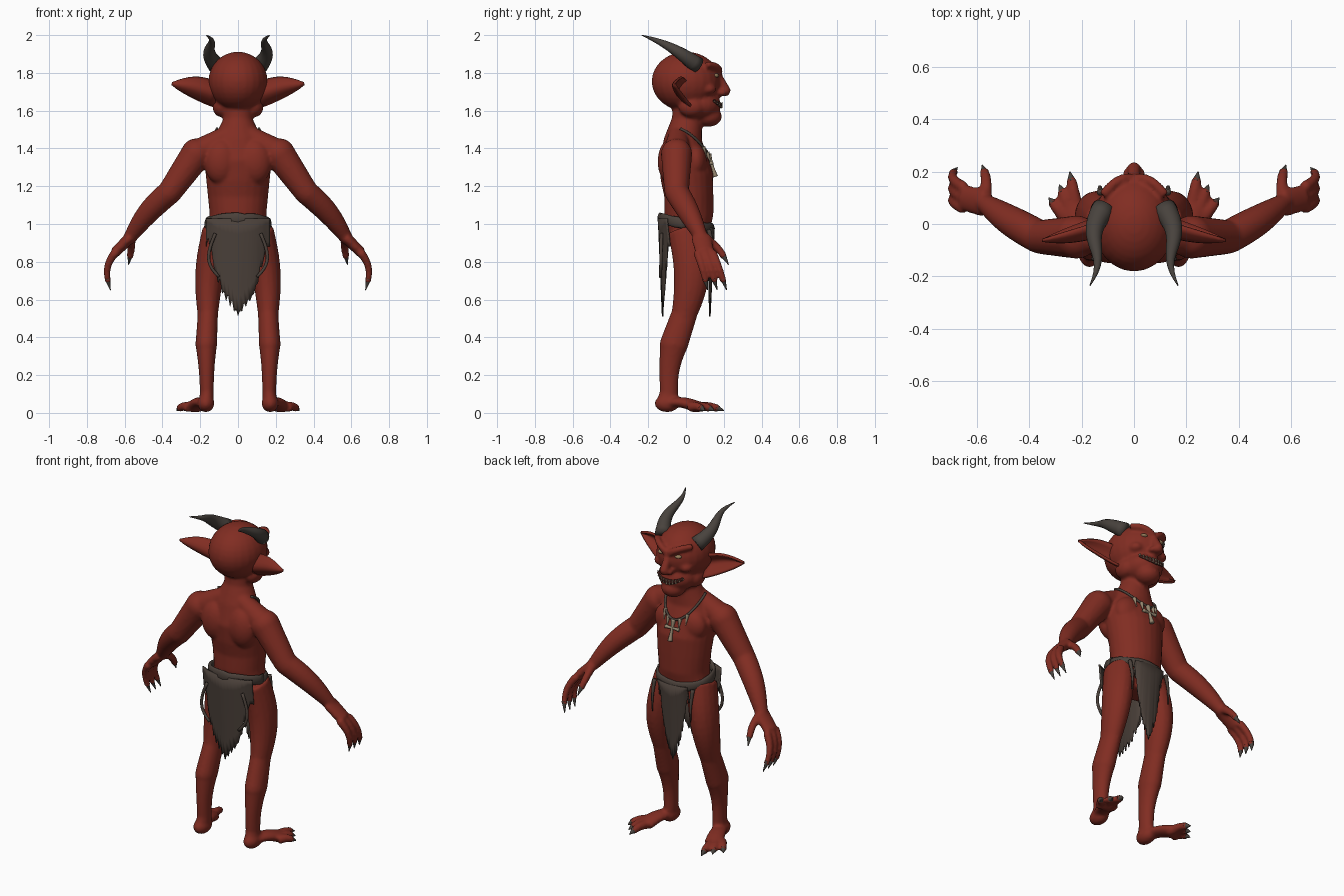
import bpy, bmesh, math, random
from mathutils import Vector, Matrix

random.seed(4)
default_cube = bpy.data.objects.get("Cube")
if default_cube:
    bpy.data.objects.remove(default_cube)


def material(name, *colour):
    mat = bpy.data.materials.new(name)
    mat.use_nodes = True
    mat.diffuse_color = (*colour, 1)
    mat.node_tree.nodes["Principled BSDF"].inputs["Base Color"].default_value = (*colour, 1)
    return mat


skin = material("red skin", .22, .026, .016)
cloth = material("ragged cloth", .07, .052, .042)
horn = material("dark horn", .065, .055, .047)
bone = material("old bone", .3, .24, .16)
dark_red = material("dark mouth", .05, .012, .009)
pale = material("pale eye", .3, .2, .1)
side_axis, front_axis, up_axis = Matrix.Identity(3)


def finish(bm, name, mat, thickness=0):
    """Turn a bmesh into a smooth-shaded object."""
    bmesh.ops.recalc_face_normals(bm, faces=bm.faces)
    mesh = bpy.data.meshes.new(name)
    bm.to_mesh(mesh)
    bm.free()
    mesh.materials.append(mat)
    mesh.polygons.foreach_set("use_smooth", [True] * len(mesh.polygons))
    obj = bpy.data.objects.new(name, mesh)
    bpy.context.collection.objects.link(obj)
    if thickness:
        solid = obj.modifiers.new("thickness", "SOLIDIFY")
        solid.thickness = thickness
        solid.offset = 0
    return obj


def bridge(bm, rows, closed=False):
    """Skin a grid of points; closed rows become a capped tube."""
    grid = [[bm.verts.new(point) for point in row] for row in rows]
    for low, high in zip(grid, grid[1:]):
        for k in range(0 if closed else 1, len(low)):
            bm.faces.new((low[k - 1], low[k], high[k], high[k - 1]))
    if closed:
        bm.faces.new(grid[0])
        bm.faces.new(grid[-1])


def loft(bm, centres, radii, ref, flip=1, sides=16):
    """Elliptical rings along a path; flip = -1 mirrors it sideways."""
    rows = []
    for i, (centre, (wide, deep)) in enumerate(zip(centres, radii)):
        along = (centres[min(i + 1, len(centres) - 1)] - centres[max(i - 1, 0)]).normalized()
        across = along.cross(ref).normalized()
        other = along.cross(across)
        row = []
        for k in range(sides):
            angle = math.tau * k / sides
            point = centre + across * wide * math.cos(angle) + other * deep * math.sin(angle)
            point.x *= flip
            row.append(point)
        rows.append(row)
    bridge(bm, rows, closed=True)


def limb(bm, start, end, thick, thin, flip=1, bow=(0, 0, 0), sway=0, bulge=0, flat=1, span=(0, 1)):
    """Tapered, bowed tube between two points, or a span of it."""
    start, end, bow = Vector(start), Vector(end), Vector(bow)
    ref = up_axis if abs((end - start).normalized().y) > .8 else front_axis
    centres, radii = [], []
    for k in range(13):
        local = k / 12
        t = span[0] + (span[1] - span[0]) * local
        arch = math.sin(math.pi * t)
        centres.append(start.lerp(end, t) + bow * arch + side_axis * sway * math.sin(math.tau * t))
        radius = thick + (thin - thick) * local + bulge * math.sin(math.pi * local)
        radii.append((radius, radius * flat))
    loft(bm, centres, radii, ref, flip)


def ball(bm, centre, size, flip=1):
    place = Matrix.Translation((centre[0] * flip, centre[1], centre[2]))
    bmesh.ops.create_uvsphere(bm, u_segments=24, v_segments=16, radius=1,
                              matrix=place @ Matrix.Diagonal((*size, 1)))


# Joints of the model's left side
shoulder, elbow = Vector((.22, -.05, 1.37)), Vector((.36, -.05, 1.17))
wrist, knuckles = Vector((.57, .08, .93)), Vector((.65, .1, .85))
hip, knee, calf = Vector((.11, 0, .97)), Vector((.16, -.01, .52)), Vector((.168, -.065, .36))
ankle, heel, instep = Vector((.165, -.09, .1)), Vector((.17, -.1, .05)), Vector((.23, .06, .03))

body, claws = bmesh.new(), bmesh.new()


def digit(start, end, radius, bow, flip):
    """Finger or toe ending in a claw."""
    limb(body, start, end, radius, radius * .7, flip, bow, span=(0, .82))
    limb(claws, start, end, radius * .66, .002, flip, bow, span=(.73, 1))


# Torso and neck, from crotch to throat
widths = (.1, .16, .15, .16, .17, .18, .13, .08, .08)
depths = (.07, .11, .13, .13, .14, .13, .1, .08, .085)
spine = []
for i in range(len(widths)):
    z = .85 + i / 10
    spine.append(Vector((0, .015 - .04 * max(0, 1 - abs(z - 1.4) * 5), z)))
loft(body, spine, list(zip(widths, depths)), front_axis, sides=24)

# Head: skull, muzzle, chin and hooked nose
ball(body, (0, 0, 1.755), (.157, .182, .157))
ball(body, (0, .07, 1.63), (.115, .115, .085))
ball(body, (0, .12, 1.57), (.07, .07, .055))
limb(body, (0, .15, 1.82), (0, .215, 1.7), .02, .026)
ball(body, (0, .205, 1.7), (.03, .03, .025))

for flip in (1, -1):
    # Face
    limb(body, (.01, .175, 1.8), (.12, .11, 1.845), .02, .018, flip, bow=(0, .02, .01))
    ball(body, (.025, .19, 1.695), (.02, .022, .016), flip)
    ball(body, (.085, .115, 1.715), (.04, .045, .03), flip)
    ball(body, (.085, .03, 1.62), (.05, .07, .055), flip)
    # Chest, shoulder blade and neck muscle
    ball(body, (.08, .05, 1.33), (.09, .06, .09), flip)
    ball(body, (.09, -.08, 1.33), (.09, .07, .12), flip)
    limb(body, (.04, -.04, 1.48), shoulder, .05, .075, flip)
    # Arm and hand
    for joint, radius in ((shoulder, .083), (elbow, .063), (wrist, .036), (knee, .056)):
        ball(body, joint, [radius] * 3, flip)
    limb(body, shoulder, elbow, .083, .065, flip)
    limb(body, elbow, wrist, .065, .036, flip, bow=(.01, 0, .01), bulge=.008)
    limb(body, wrist, knuckles, .03, .028, flip, flat=1.8)
    digit(wrist, (.58, .225, .785), .026, (-.01, .01, .02), flip)
    # Leg and foot
    limb(body, hip, knee, .078, .054, flip, bow=(.015, .035, 0), bulge=.01, flat=1.25)
    limb(body, knee, calf, .053, .058, flip, flat=1.3)
    ball(body, calf, (.057, .075, .06), flip)
    limb(body, calf, ankle, .057, .037, flip, bow=(0, -.01, 0), bulge=-.005, flat=1.3)
    limb(body, ankle, heel, .037, .04, flip, flat=1.4)
    ball(body, heel, (.045, .066, .046), flip)
    limb(body, heel, instep, .04, .055, flip, bow=(0, 0, .015), flat=.6)
    for i in range(3):
        spread = Vector((0, .04 * (1 - i), 0))
        digit(knuckles + spread, (.675, .215 - .05 * i, .65), .023, (.03, 0, .01), flip)
        fan = Vector((.02 * i - .01, -.02 * i, 0))
        digit(instep + fan, (.245 + .04 * i, .2 - .05 * i, .012), .028, (0, 0, .012), flip)
finish(claws, "claws", horn)

# Fuse the overlapping volumes into one skin
body = finish(body, "body", skin)
fuse = body.modifiers.new("fuse", "REMESH")
fuse.mode = "VOXEL"
fuse.voxel_size = .009
fuse.use_smooth_shade = True
soften = body.modifiers.new("soften", "SMOOTH")
soften.iterations = 5

for flip, label in ((1, "left"), (-1, "right")):
    # Cupped, pointed ear, open towards the face
    bm = bmesh.new()
    rows = []
    for i in range(9):
        t = i / 8
        height = .13 * (1 - t ** 2.2) + .004
        top = 1.755 + .025 * math.sin(math.pi * t) - .01 * t
        rows.append([(flip * (.12 + .23 * t),
                      .01 - .07 * t + height * (.15 * v / 8 - .45 * math.sin(math.pi * v / 8)),
                      top - height * v / 8) for v in range(9)])
    bridge(bm, rows)
    finish(bm, label + "_ear", skin, .014)

    # Horn sweeping back in an s-curve
    bm = bmesh.new()
    limb(bm, (.115, .06, 1.84), (.168, -.235, 2), .046, .002, flip,
         bow=(.005, 0, .018), sway=.018)
    finish(bm, label + "_horn", horn)

    bm = bmesh.new()
    ball(bm, (.056, .155, 1.786), (.022, .019, .012), flip)
    finish(bm, label + "_eye", pale)

# Grinning mouth with pointed teeth
bm, teeth = bmesh.new(), bmesh.new()
lips, gape = [], []
for k in range(-5, 6):
    angle = k / 6
    spot = Vector((.113 * math.sin(angle), .07 + .115 * math.cos(angle), 1.628 + .035 * angle ** 2))
    opening = .017 - .012 * abs(angle)
    lips.append(spot)
    gape.append((.007, opening))
    for edge in (1, -1):
        root = spot + Vector((0, .003, edge * opening * .8))
        limb(teeth, root, spot + front_axis * .006, .007, .002)
loft(bm, lips, gape, up_axis)
finish(bm, "mouth", dark_red)
finish(teeth, "teeth", bone)


def around(turn, wide, deep):
    return Vector((wide * math.cos(turn), deep * math.sin(turn), 0))


# Rolled waist cloth, lower in front
bm = bmesh.new()
belt, rolls = [], []
for k in range(33):
    spot = around(math.tau * k / 32, .164, .138)
    belt.append(spot + up_axis * (1 - spot.y / 5))
    rolls.append((.013, .026 + .008 * random.random()))
loft(bm, belt, rolls, up_axis)
finish(bm, "waist_cloth", cloth)


def flap(name, half, out, top, slope):
    """Hanging cloth, wide at the hips, with a torn, pointed lower edge."""
    bm = bmesh.new()
    rows = []
    for k in range(33):
        t = k / 16 - 1
        tear = .06 * random.random() if k % 2 else 0
        low = .51 + min(slope * abs(t) + .35 * t ** 4, .37) + tear
        bend = math.sqrt(1 - (half * t * 4.3) ** 2)
        rows.append([(half * t, out * bend * (1 - .15 * r / 6), top + (low - top) * r / 6)
                     for r in range(7)])
    bridge(bm, rows)
    finish(bm, name, cloth, .009)


flap("back_flap", .168, -.145, 1.03, .2)
flap("front_flap", .1, .148, .98, .22)

# Torn straps hanging at the hips
bm = bmesh.new()
for flip in (1, -1):
    limb(bm, (.12, -.13, .95), (.1, -.135, .72), .009, .008, flip, bow=(.045, 0, -.02))
    limb(bm, (.13, .12, .97), (.13, .14, .78), .012, .003, flip, bow=(0, .01, 0))
finish(bm, "hip_straps", cloth)


def cord(turn):
    """Point on the necklace, dipping at the front."""
    return around(turn, .115, .12) + up_axis * (1.44 - .07 * math.sin(turn) + .05 * math.cos(turn) ** 2)


# Necklace cord over the chest, with bone charms
bm = bmesh.new()
strand = [cord(math.pi * k / 24) for k in range(-2, 27)]
loft(bm, strand, [(.007, .007)] * len(strand), up_axis)
finish(bm, "necklace_cord", cloth)

bm = bmesh.new()
for k in range(-2, 3):
    hook = cord(math.pi / 2 + k * .35)
    drop = Vector((0, .018, -.06))
    if k:
        limb(bm, hook, hook + drop, .011, .002)
    else:
        limb(bm, hook, hook + drop * 2, .014, .014, bulge=-.006)
        middle = hook + drop * .8
        arm = side_axis * .045
        limb(bm, middle - arm, middle + arm, .011, .011, bulge=-.004)
finish(bm, "bone_charms", bone)
